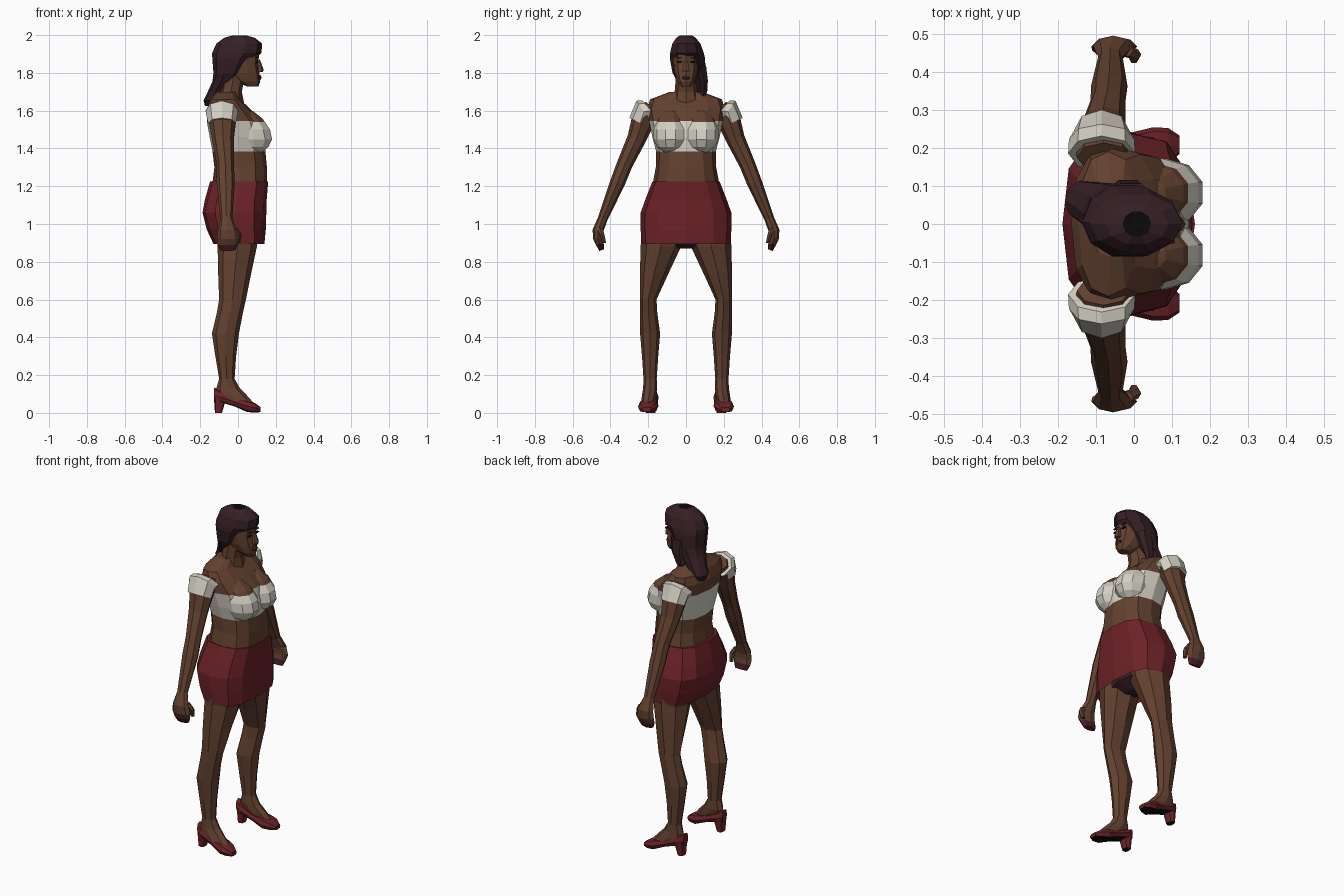
import bpy, bmesh, math
from mathutils import Vector


def material(name, rgb):
    m = bpy.data.materials.new(name)
    m.diffuse_color = (*rgb, 1)
    return m


SKIN = material("brown skin", (0.125, 0.053, 0.029))
RED = material("dark red cloth", (0.15, 0.016, 0.021))
WHITE = material("off white cloth", (0.66, 0.63, 0.55))
HAIR = material("dark plum hair", (0.036, 0.014, 0.018))
BLACK = material("black", (0.003, 0.003, 0.003))
LIPS = material("dark lips", (0.06, 0.022, 0.018))
NAILS = material("maroon nails", (0.07, 0.013, 0.02))


def finish(name, bm, mats, rule=None):
    bmesh.ops.recalc_face_normals(bm, faces=bm.faces)
    bm.normal_update()
    for f in bm.faces:
        if rule:
            f.material_index = int(rule(f.calc_center_median(), f.normal))
    me = bpy.data.meshes.new(name)
    bm.to_mesh(me)
    bm.free()
    for m in mats:
        me.materials.append(m)
    ob = bpy.data.objects.new(name, me)
    bpy.context.collection.objects.link(ob)
    return ob


def loft(name, rings, n, mats, rule=None, side=1, power=1.0, caps=(True, True)):
    """rings: (centre, u half axis, v half axis); side -1 mirrors in y."""
    bm = bmesh.new()
    loops = []
    sq = lambda a: math.copysign(abs(a) ** power, a) if abs(a) > 1e-6 else 0
    for c, u, v in rings:
        loop = []
        for i in range(n):
            t = 2 * math.pi * i / n
            p = Vector(c) + Vector(u) * sq(math.cos(t)) + Vector(v) * sq(math.sin(t))
            loop.append(bm.verts.new((p.x, p.y * side, p.z)))
        loops.append(loop)
    for a, b in zip(loops, loops[1:]):
        for i in range(n):
            j = (i + 1) % n
            bm.faces.new((a[i], a[j], b[j], b[i]))
    for on, loop in zip(caps, (loops[0], loops[-1])):
        if on:
            bm.faces.new(loop)
    return finish(name, bm, mats, rule)


def level(z, back, front, half, cy=0):
    """Horizontal ring from its back x, front x and half width."""
    return ((back + front) / 2, cy, z), ((front - back) / 2, 0, 0), (0, half, 0)


def limb(cx, cy, z, ax, ap, tilt):
    """Ring across a limb leaning outward in the yz plane."""
    a = math.radians(tilt)
    return (cx, cy, z), (ax, 0, 0), (0, ap * math.cos(a), ap * math.sin(a))


def station(x, low, high, cy, half):
    """Upright ring across a shoe."""
    return (x, cy, (low + high) / 2), (0, half, 0), (0, 0, (high - low) / 2)


# Torso with the off-shoulder top as a band
loft("torso", [level(1.12, -.15, .14, .18), level(1.22, -.135, .155, .175),
               level(1.30, -.125, .153, .16), level(1.385, -.135, .145, .158),
               level(1.46, -.15, .145, .178), level(1.545, -.165, .125, .195),
               level(1.61, -.165, .065, .205), level(1.66, -.145, .01, .19),
               level(1.70, -.115, -.01, .085)],
     12, [SKIN, WHITE], lambda c, n: 1.386 < c.z < 1.54, power=.8)

# Skirt and the dark underwear inside it
loft("skirt", [level(.895, -.13, .14, .237), level(.97, -.165, .147, .24),
               level(1.06, -.188, .15, .24), level(1.13, -.175, .152, .215),
               level(1.225, -.148, .16, .178)],
     12, [RED], power=.72, caps=(False, True))
loft("underwear", [level(.87, -.04, .04, .05), level(.91, -.11, .1, .2),
                   level(1.02, -.14, .12, .21)], 10, [HAIR])

# Neck and head
loft("neck", [level(1.60, -.12, .04, .085), level(1.70, -.095, .02, .06),
              level(1.80, -.08, .04, .052)], 8, [SKIN])
loft("head", [level(1.728, .05, .108, .026), level(1.755, -.02, .118, .046),
              level(1.80, -.08, .114, .062), level(1.85, -.1, .108, .068),
              level(1.91, -.1, .112, .068), level(1.96, -.08, .08, .05)],
     10, [SKIN], power=.85)
loft("nose", [level(1.805, .10, .133, .02), level(1.82, .10, .135, .02),
              level(1.87, .10, .116, .009)], 6, [SKIN])
loft("lips", [level(1.762, .09, .118, .02), level(1.775, .09, .126, .026),
              level(1.79, .09, .119, .016)], 6, [LIPS])

# Hair cap running into a lock over one shoulder
loft("hair", [level(1.998, -.03, .045, .035), level(1.985, -.075, .09, .055),
              level(1.955, -.115, .128, .078, .002), level(1.905, -.137, .124, .094, .005),
              level(1.875, -.136, .092, .098, .008), level(1.80, -.13, .04, .092, .016),
              level(1.755, -.135, -.005, .08, .03), level(1.70, -.16, -.045, .062, .05),
              level(1.655, -.182, -.075, .055, .06), level(1.625, -.175, -.13, .02, .07)],
     10, [HAIR, BLACK], lambda c, n: c.z > 1.995)
loft("hair_lock", [level(1.84, -.06, .045, .03, .08), level(1.76, -.06, .03, .024, .095),
                   level(1.70, -.06, .0, .02, .095), level(1.65, -.05, -.02, .008, .08)],
     6, [HAIR])

for side, label in ((1, "left"), (-1, "right")):
    # Bust, cut at the neckline
    bm = bmesh.new()
    bmesh.ops.create_uvsphere(bm, u_segments=10, v_segments=7, radius=1)
    for v in bm.verts:
        p = v.co
        drop = .098 if p.z < 0 else .14
        v.co = (.085 + .103 * p.x - .05 * max(p.z, 0), side * (.082 + .092 * p.y),
                1.47 + drop * p.z)
    bmesh.ops.bisect_plane(bm, geom=bm.verts[:] + bm.edges[:] + bm.faces[:],
                           plane_co=(0, 0, 1.54), plane_no=(0, 0, 1))
    finish(label + "_bust", bm, [SKIN, WHITE], lambda c, n: c.z < 1.54)

    # Eye and brow
    for part, z, h, mat in (("eye", 1.858, .005, BLACK), ("brow", 1.88, .004, HAIR)):
        loft(f"{label}_{part}", [((.098, .034, z), (0, .017, 0), (0, 0, h)),
                                 ((.107, .034, z), (0, .017, 0), (0, 0, h))],
             6, [mat], side=side)

    # Arm and hand
    loft(label + "_arm",
         [limb(-.08, .175, 1.615, .07, .05, 40), limb(-.083, .225, 1.56, .075, .066, 35),
          limb(-.08, .262, 1.45, .058, .05, 22), limb(-.068, .325, 1.315, .046, .042, 20),
          limb(-.065, .362, 1.22, .048, .04, 22), limb(-.062, .44, 1.03, .032, .026, 22),
          limb(-.055, .466, .965, .052, .029, 10), limb(-.052, .466, .925, .06, .026, -10),
          limb(-.055, .456, .895, .055, .021, -20), limb(-.055, .446, .862, .04, .014, -20)],
         8, [SKIN, NAILS], lambda c, n: c.z < .885, side)
    loft(label + "_thumb",
         [limb(-.02, .455, .98, .018, .016, 0), limb(.003, .445, .945, .016, .015, 0),
          limb(.0, .432, .90, .012, .011, 0)], 6, [SKIN], side=side)

    # Sleeve of the off-shoulder top
    loft(label + "_sleeve",
         [limb(-.085, .185, 1.60, .088, .072, 50), limb(-.085, .222, 1.595, .086, .07, 55),
          limb(-.085, .243, 1.535, .074, .063, 25)], 8, [WHITE], side=side)

    # Leg and instep
    loft(label + "_leg",
         [level(1.0, -.12, .11, .115, .12), level(.88, -.108, .1, .107, .133),
          level(.74, -.105, .07, .076, .168), level(.60, -.1, .042, .044, .2),
          level(.53, -.112, .026, .046, .198), level(.42, -.138, .005, .053, .19),
          level(.30, -.12, -.01, .043, .19), level(.18, -.1, -.018, .035, .19),
          level(.13, -.115, .01, .037, .19), level(.095, -.11, .045, .038, .195),
          level(.05, -.06, .085, .035, .203)], 8, [SKIN], side=side)

    # Shoe with black sole, and its block heel
    loft(label + "_shoe",
         [station(-.128, .062, .135, .185, .022), station(-.09, .055, .115, .188, .043),
          station(-.02, .035, .08, .193, .044), station(.05, .004, .066, .2, .054),
          station(.09, .002, .052, .206, .046), station(.12, .004, .03, .208, .024)],
         8, [RED, BLACK], lambda c, n: n.z < -.75, side, power=.7)
    loft(label + "_heel",
         [level(0, -.122, -.085, .025, .187), level(.085, -.128, -.06, .034, .187)],
         8, [RED, BLACK], lambda c, n: n.z < -.75, side, power=.7)
